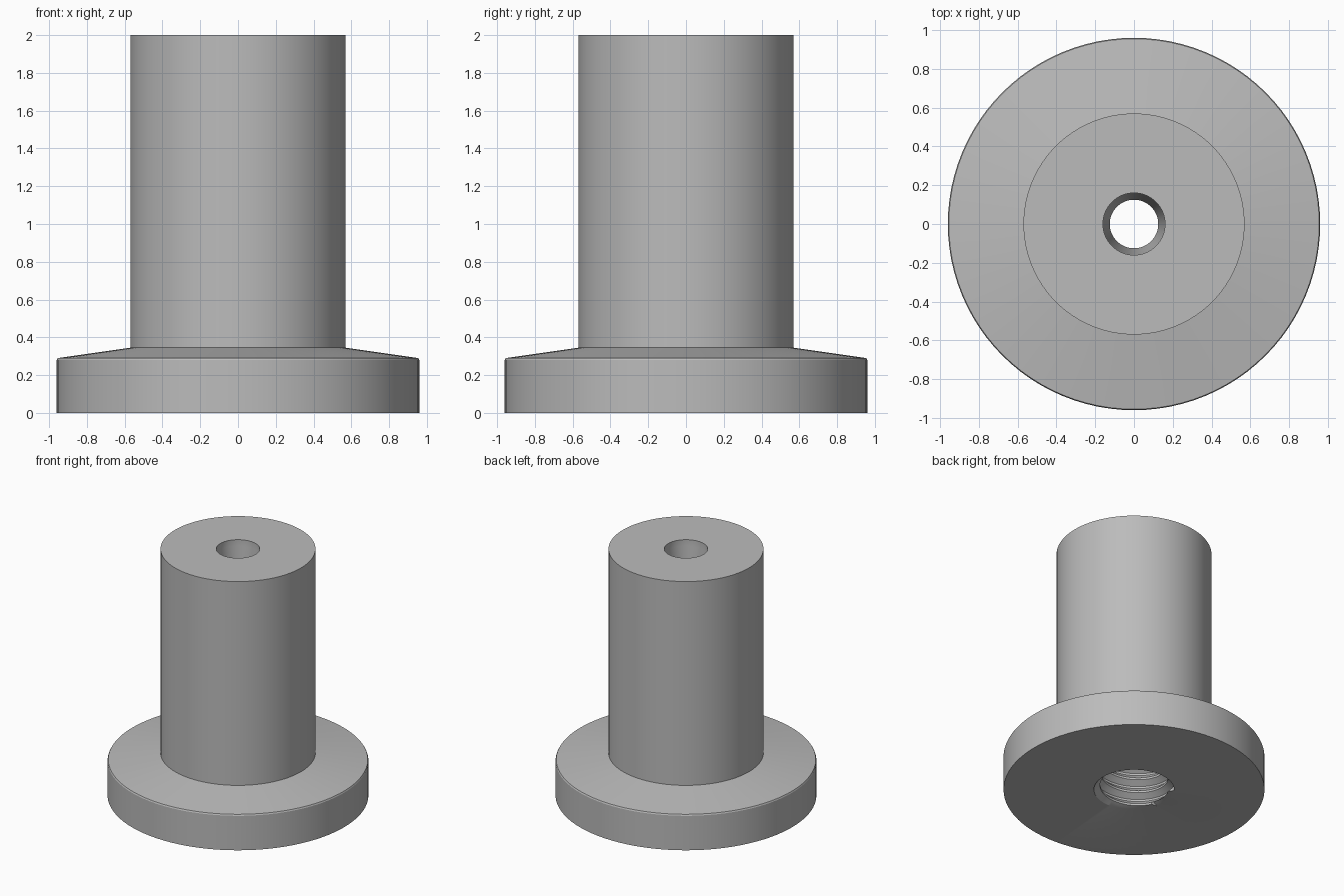
import bpy, bmesh, math

cube = bpy.data.objects.get("Cube")
if cube:
    bpy.data.objects.remove(cube, do_unlink=True)

SEG = 96
PITCH, DEPTH = 0.11, 1.2          # internal thread
MAJOR, MINOR = 0.295, 0.25

grey = bpy.data.materials.new("plain grey")
grey.use_nodes = True
grey.diffuse_color = (0.5, 0.5, 0.5, 1)
grey.node_tree.nodes["Principled BSDF"].inputs["Base Color"].default_value = (0.5, 0.5, 0.5, 1)


def grid_faces(bm, columns):
    """Skin neighbouring columns of points with quads."""
    cols = [[bm.verts.new(p) for p in col] for col in columns]
    for a, b in zip(cols, cols[1:]):
        for i in range(len(a) - 1):
            bm.faces.new((a[i], b[i], b[i + 1], a[i + 1]))


def polar(r, ang, z):
    return (r * math.cos(ang), r * math.sin(ang), z)


def thread_column(ang):
    """One vertical slice of the helical thread, trimmed to the bore."""
    tooth = ((0, MAJOR), (0.15, MAJOR), (0.45, MINOR), (0.6, MINOR))
    column = [polar(MAJOR, ang, 0)]
    for turn in range(-1, math.ceil(DEPTH / PITCH) + 1):
        for frac, r in tooth:
            z = (turn + frac + ang / math.tau) * PITCH
            inside = 0 < z < DEPTH
            column.append(polar(r if inside else MAJOR, ang, min(max(z, 0), DEPTH)))
    return column + [polar(MAJOR, ang, DEPTH)]


# Turned body: bore shoulder, tapered top hole, stem, sloped flange, underside
profile = [(MAJOR, DEPTH), (0.125, DEPTH + 0.05), (0.125, 1.7), (0.16, 1.95), (0.16, 2),
           (0.57, 2), (0.57, 0.345), (0.955, 0.29), (0.96, 0.28), (0.96, 0), (MAJOR, 0)]
angles = [math.tau * i / SEG for i in range(SEG + 1)]

bm = bmesh.new()
grid_faces(bm, [[polar(r, a, z) for r, z in profile] for a in angles])
grid_faces(bm, [thread_column(a) for a in angles])
bmesh.ops.remove_doubles(bm, verts=bm.verts, dist=0.0003)
bmesh.ops.dissolve_degenerate(bm, edges=bm.edges, dist=0.0001)
bmesh.ops.recalc_face_normals(bm, faces=bm.faces)

mesh = bpy.data.meshes.new("flanged_threaded_sleeve")
bm.to_mesh(mesh)
bm.free()
mesh.materials.append(grey)
sleeve = bpy.data.objects.new("flanged_threaded_sleeve", mesh)
bpy.context.collection.objects.link(sleeve)

# Smooth round walls, sharp rims
bpy.ops.object.select_all(action='DESELECT')
sleeve.select_set(True)
bpy.context.view_layer.objects.active = sleeve
bpy.ops.object.shade_smooth_by_angle(angle=math.radians(25))
